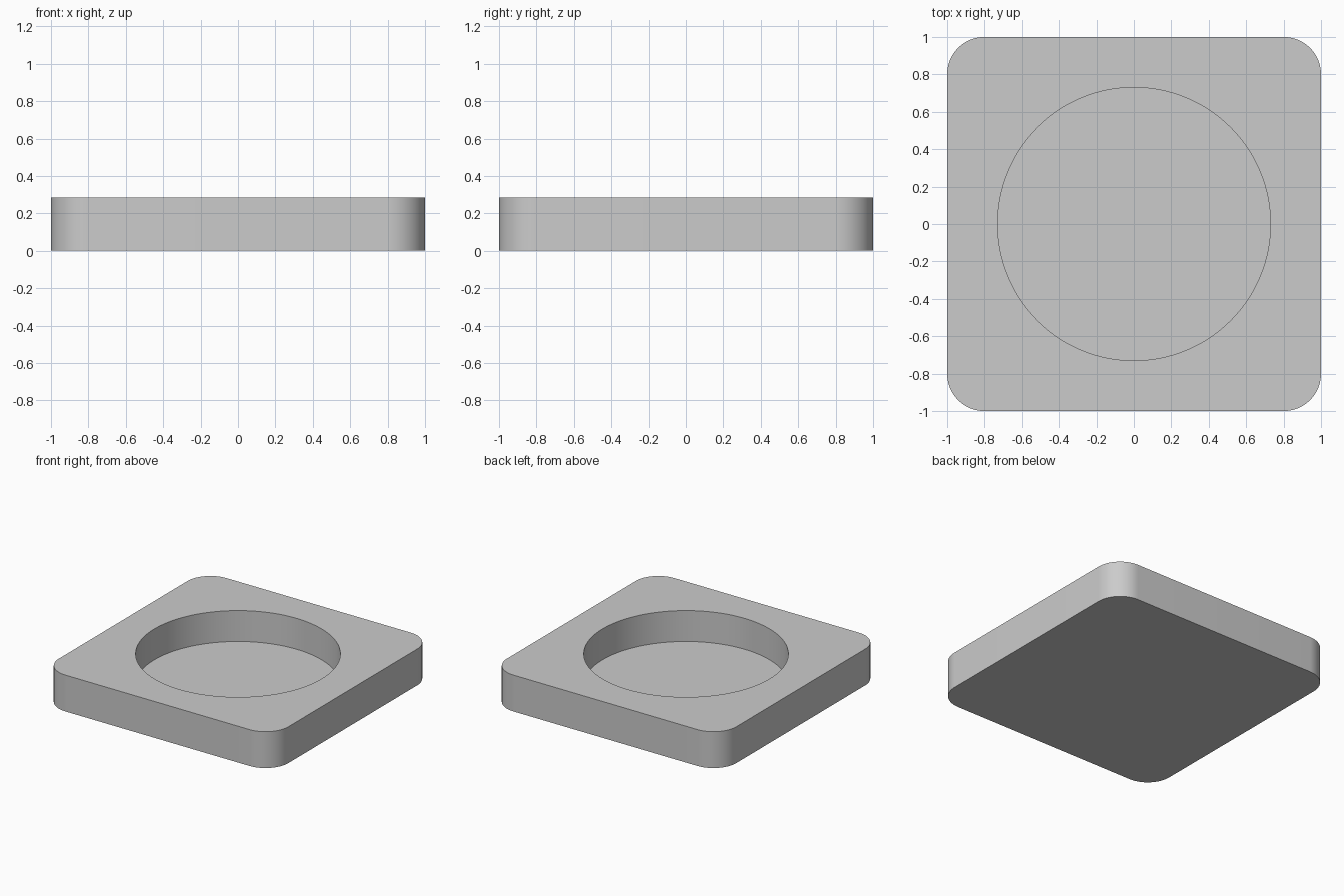
import bpy
import bmesh
import math

old = bpy.data.objects.get("Cube")
if old:
    bpy.data.objects.remove(old, do_unlink=True)

HEIGHT = 0.286
FLOOR = 0.043
CORNER_RADIUS = 0.2
RECESS_RADIUS = 0.73

# Plain grey finish
grey = bpy.data.materials.new("plain_grey")
grey.use_nodes = True
colour = (0.6, 0.6, 0.6, 1)
grey.diffuse_color = colour
grey.node_tree.nodes["Principled BSDF"].inputs["Base Color"].default_value = colour

# Square plate with rounded upright corners
bm = bmesh.new()
bmesh.ops.create_cube(bm, size=2)
for v in bm.verts:
    v.co.z = HEIGHT if v.co.z > 0 else 0
upright = [e for e in bm.edges if abs(e.verts[0].co.z - e.verts[1].co.z) > 0.1]
bmesh.ops.bevel(bm, geom=upright, offset=CORNER_RADIUS, offset_type='OFFSET',
                segments=20, profile=0.5, affect='EDGES')
mesh = bpy.data.meshes.new("square_tray")
bm.to_mesh(mesh)
bm.free()
mesh.materials.append(grey)
tray = bpy.data.objects.new("square_tray", mesh)
bpy.context.collection.objects.link(tray)

# Round recess, open at the top
bpy.ops.mesh.primitive_cylinder_add(vertices=128, radius=RECESS_RADIUS, depth=1,
                                    location=(0, 0, FLOOR + 0.5))
cutter = bpy.context.object
cutter.name = "recess_cutter"
cutter.hide_render = True
cutter.data.materials.append(grey)

cut = tray.modifiers.new("round_recess", 'BOOLEAN')
cut.operation = 'DIFFERENCE'
cut.solver = 'EXACT'
cut.object = cutter
bpy.ops.object.select_all(action='DESELECT')
tray.select_set(True)
bpy.context.view_layer.objects.active = tray
bpy.ops.object.modifier_apply(modifier=cut.name)
bpy.data.objects.remove(cutter, do_unlink=True)

# Smooth curved walls, crisp rims
bpy.ops.object.shade_smooth_by_angle(angle=math.radians(30))
